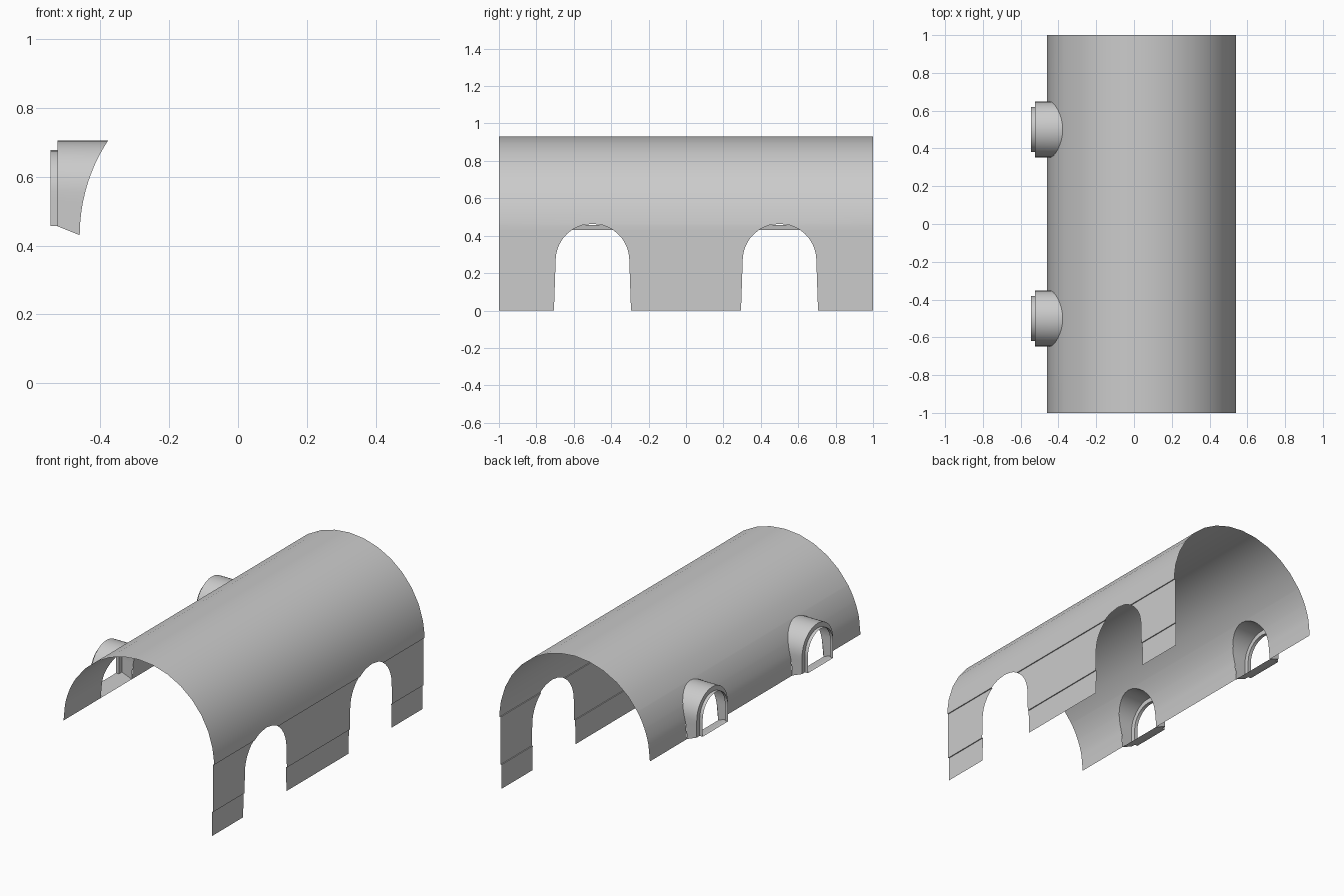
import bpy, bmesh
from math import sin, cos, pi, sqrt, asin

cube = bpy.data.objects.get("Cube")
if cube:
    bpy.data.objects.remove(cube)

grey = bpy.data.materials.new("plain grey")
grey.use_nodes = True
grey.diffuse_color = (0.6, 0.6, 0.6, 1)
grey.node_tree.nodes["Principled BSDF"].inputs["Base Color"].default_value = (0.6, 0.6, 0.6, 1)

CX, CZ, R = 0.04, 0.43, 0.5            # vault centre and radius
HALF, SPRING = 0.148, 0.557            # dormer half width and arch spring height
DOOR, DOOR_SPRING = 0.197, 0.267       # doorway half width and arch spring height


def finish(bm, name):
    bmesh.ops.remove_doubles(bm, verts=bm.verts, dist=0.0002)
    bmesh.ops.dissolve_degenerate(bm, edges=bm.edges, dist=0.0002)
    mesh = bpy.data.meshes.new(name)
    bm.to_mesh(mesh)
    bm.free()
    mesh.materials.append(grey)
    obj = bpy.data.objects.new(name, mesh)
    bpy.context.collection.objects.link(obj)
    bpy.ops.object.select_all(action='DESELECT')
    bpy.context.view_layer.objects.active = obj
    obj.select_set(True)
    bpy.ops.object.shade_smooth_by_angle(angle=pi / 6)
    return obj


def sheet(name, rows):
    """Long sheet through (x, z, opening half width) rows, open at both bays."""
    bm = bmesh.new()
    lines = []
    for x, z, w in rows:
        ys = (-1, -0.5 - w, -0.5 + w, 0.5 - w, 0.5 + w, 1)
        lines.append([bm.verts.new((x, y, z)) for y in ys])
    for (ra, rb, a, b) in zip(rows, rows[1:], lines, lines[1:]):
        for i in range(5):
            if i % 2 == 0:
                bm.faces.new((a[i], a[i + 1], b[i + 1], b[i]))
    return finish(bm, name)


def vault_x(z, side):
    return CX + side * sqrt(max(R * R - (z - CZ) ** 2, 0))


def arch_width(z, half, spring):
    return half if z <= spring else sqrt(max(half * half - (z - spring) ** 2, 0))


# Vault rows: regular facets plus the heights of the window and door arches
window_top = SPRING + HALF
door_top = DOOR_SPRING + DOOR
angles = [pi * i / 16 for i in range(17)]
angles += [pi - asin((SPRING + HALF * sin(pi / 2 * i / 8) - CZ) / R) for i in range(9)]
angles += [asin((CZ + (door_top - CZ) * i / 4 - CZ) / R) for i in range(1, 5)]
rows = []
for a in sorted(angles):
    x, z = CX + R * cos(a), CZ + R * sin(a)
    if a > pi / 2:
        w = arch_width(z, HALF, SPRING)
    else:
        w = arch_width(z, DOOR, DOOR_SPRING)
    rows.append((x, z, w))
sheet("vault", rows)

# Side wall: two panels, each set slightly further in than the one above
edge = CX + R
upper, lower = edge - 0.006, edge - 0.012
step = 0.145
wall = [(edge, CZ, arch_width(CZ, DOOR, DOOR_SPRING))]
heights = [DOOR_SPRING + (CZ - DOOR_SPRING) * i / 8 for i in range(8, -1, -1)]
wall += [(upper, z, arch_width(z, DOOR, DOOR_SPRING)) for z in heights]
wall += [(upper, step, 0.201), (lower, step, 0.201), (lower, 0, 0.206)]
sheet("side_wall", wall)


def arch_loop(half, base):
    """Flat-bottomed arch outline as (y, z), going from one foot to the other."""
    side = [(half, base + (SPRING - base) * i / 4) for i in range(4)]
    top = [(half * cos(pi * i / 16), SPRING + half * sin(pi * i / 16)) for i in range(17)]
    return side + top + [(-y, z) for y, z in reversed(side)]


def dormer(name, y0):
    """Window hood reaching out of the vault, ending in a narrower rim."""
    bm = bmesh.new()
    hood, front, rim = -0.46, -0.525, -0.545
    loops = [[(vault_x(z, -1), y, z) for y, z in arch_loop(HALF, CZ)]]
    for x, half in ((front, HALF), (front, 0.12), (rim, 0.12)):
        loops.append([(x, y, z) for y, z in arch_loop(half, 0.456)])
    verts = [[bm.verts.new((x, y + y0, z)) for x, y, z in lp] for lp in loops]
    for k, (a, b) in enumerate(zip(verts, verts[1:])):
        n = len(a)
        for i in range(n):
            j = (i + 1) % n
            if j == 0 and k == 1:      # the shoulder has no bottom part
                continue
            bm.faces.new((a[i], a[j], b[j], b[i]))
    return finish(bm, name)


dormer("front_window_hood", -0.5)
dormer("back_window_hood", 0.5)
